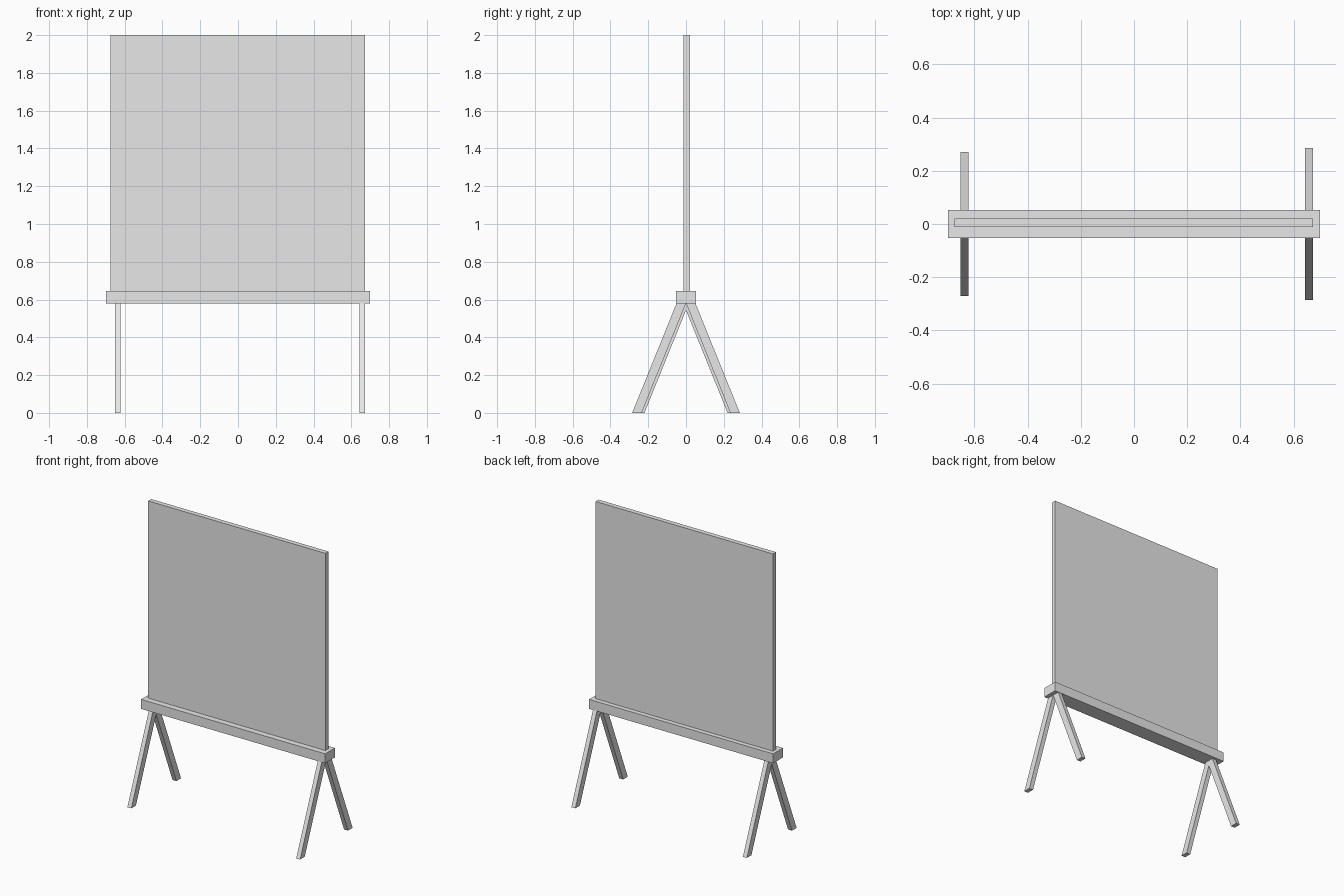
import bpy
import bmesh

cube = bpy.data.objects.get("Cube")
if cube:
    bpy.data.objects.remove(cube, do_unlink=True)

grey = bpy.data.materials.new("light_grey")
grey.use_nodes = True
grey.diffuse_color = (0.8, 0.8, 0.8, 1)
grey.node_tree.nodes["Principled BSDF"].inputs["Base Color"].default_value = (0.8, 0.8, 0.8, 1)


def extrude_profile(name, profile, x0, x1):
    """Extrude a closed (y, z) outline along x."""
    bm = bmesh.new()
    face = bm.faces.new([bm.verts.new((x0, y, z)) for y, z in profile])
    result = bmesh.ops.extrude_face_region(bm, geom=[face])
    moved = [v for v in result["geom"] if isinstance(v, bmesh.types.BMVert)]
    bmesh.ops.translate(bm, verts=moved, vec=(x1 - x0, 0, 0))
    bmesh.ops.recalc_face_normals(bm, faces=bm.faces)
    mesh = bpy.data.meshes.new(name)
    bm.to_mesh(mesh)
    bm.free()
    mesh.materials.append(grey)
    obj = bpy.data.objects.new(name, mesh)
    bpy.context.collection.objects.link(obj)
    return obj


def rectangle(y0, y1, z0, z1):
    return [(y0, z0), (y1, z0), (y1, z1), (y0, z1)]


def trestle(foot, width=0.05, slope=0.405, top=0.6):
    """Outline of two splayed legs meeting under the beam."""
    inner = foot - width
    apex = inner / slope
    shoulder = foot - slope * top
    return [(-foot, 0), (-inner, 0), (0, apex), (inner, 0), (foot, 0),
            (shoulder, top), (-shoulder, top)]


# Upright board and the beam that holds it
extrude_profile("board", rectangle(-0.012, 0.021, 0.62, 2.0), -0.675, 0.673)
extrude_profile("beam", rectangle(-0.053, 0.053, 0.58, 0.645), -0.70, 0.70)

# Splayed leg pairs at either end
extrude_profile("left_legs", trestle(0.285), 0.642, 0.672)
extrude_profile("right_legs", trestle(0.27), -0.652, -0.622)
